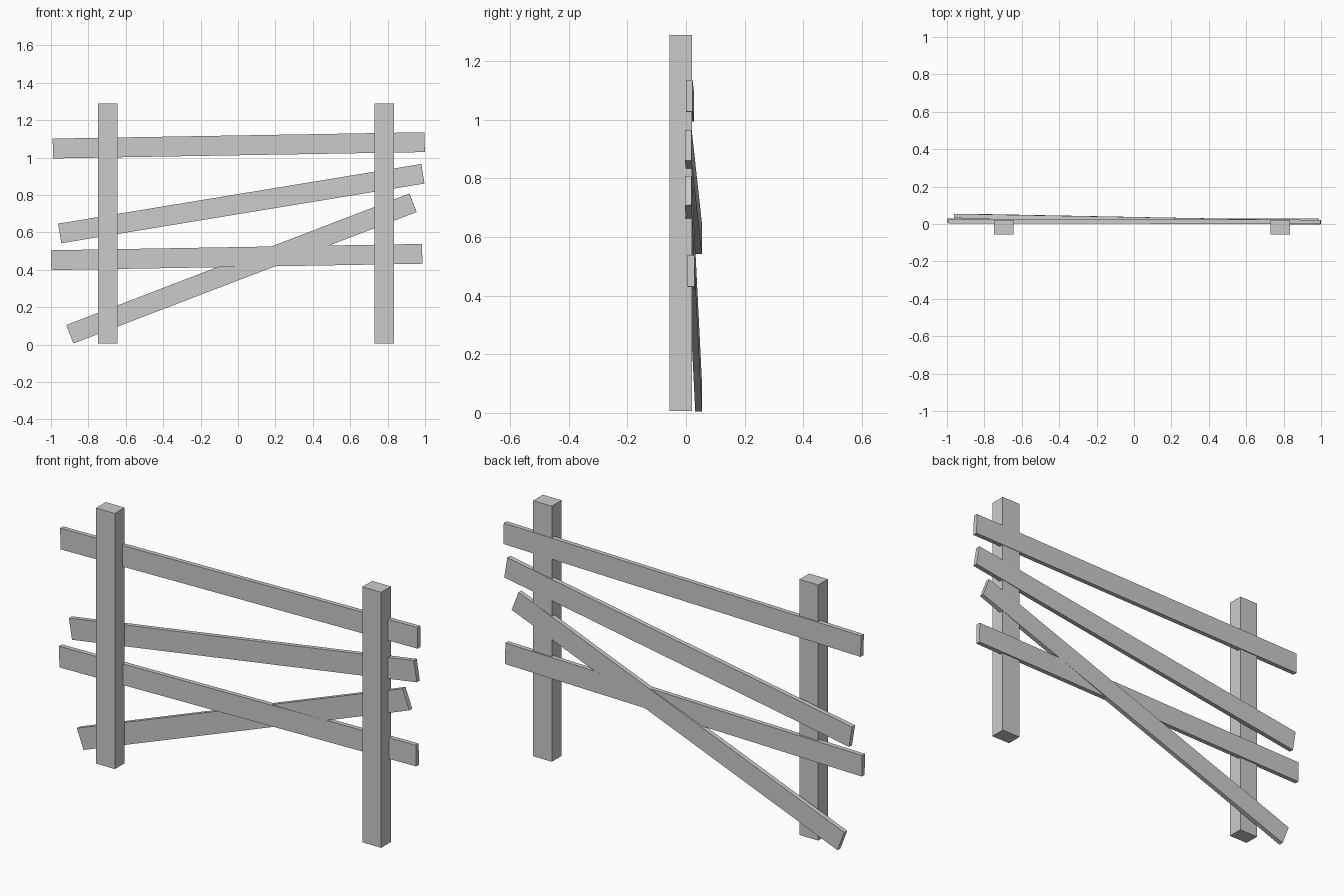
import bpy, bmesh
from mathutils import Vector, Matrix

if "Cube" in bpy.data.objects:
    bpy.data.objects.remove(bpy.data.objects["Cube"])


def box(name, centre, axes, size):
    """Box with its local axes along the given directions."""
    rot = Matrix(axes).transposed().to_4x4()
    mat = Matrix.Translation(centre) @ rot @ Matrix.Diagonal((*size, 1))
    bm = bmesh.new()
    bmesh.ops.create_cube(bm, size=1, matrix=mat)
    mesh = bpy.data.meshes.new(name)
    bm.to_mesh(mesh)
    bm.free()
    obj = bpy.data.objects.new(name, mesh)
    bpy.context.collection.objects.link(obj)
    return obj


def plank(name, start, end, width=0.106, thick=0.023):
    """Flat board running between the centres of its two ends."""
    a, b = Vector(start), Vector(end)
    along = (b - a).normalized()
    up = along.cross(Vector((0, -1, 0))).normalized()
    if up.z < 0:
        up = -up
    depth = up.cross(along)
    box(name, (a + b) / 2, (along, depth, up), ((b - a).length, thick, width))


# upright posts
for side, x in (("left", -0.697), ("right", 0.783)):
    box(side + "_post", (x, -0.018, 0.648),
        ((1, 0, 0), (0, 1, 0), (0, 0, 1)), (0.104, 0.077, 1.284))

# crooked rails behind the posts
plank("top_rail", (-0.99, 0.015, 1.048), (0.998, 0.011, 1.082))
plank("upper_slanted_rail", (-0.953, 0.043, 0.594), (0.988, 0.008, 0.913))
plank("lower_rail", (-0.999, 0.019, 0.451), (0.985, 0.017, 0.485))
plank("fallen_diagonal_rail", (-0.899, 0.043, 0.055), (0.936, 0.008, 0.758))
